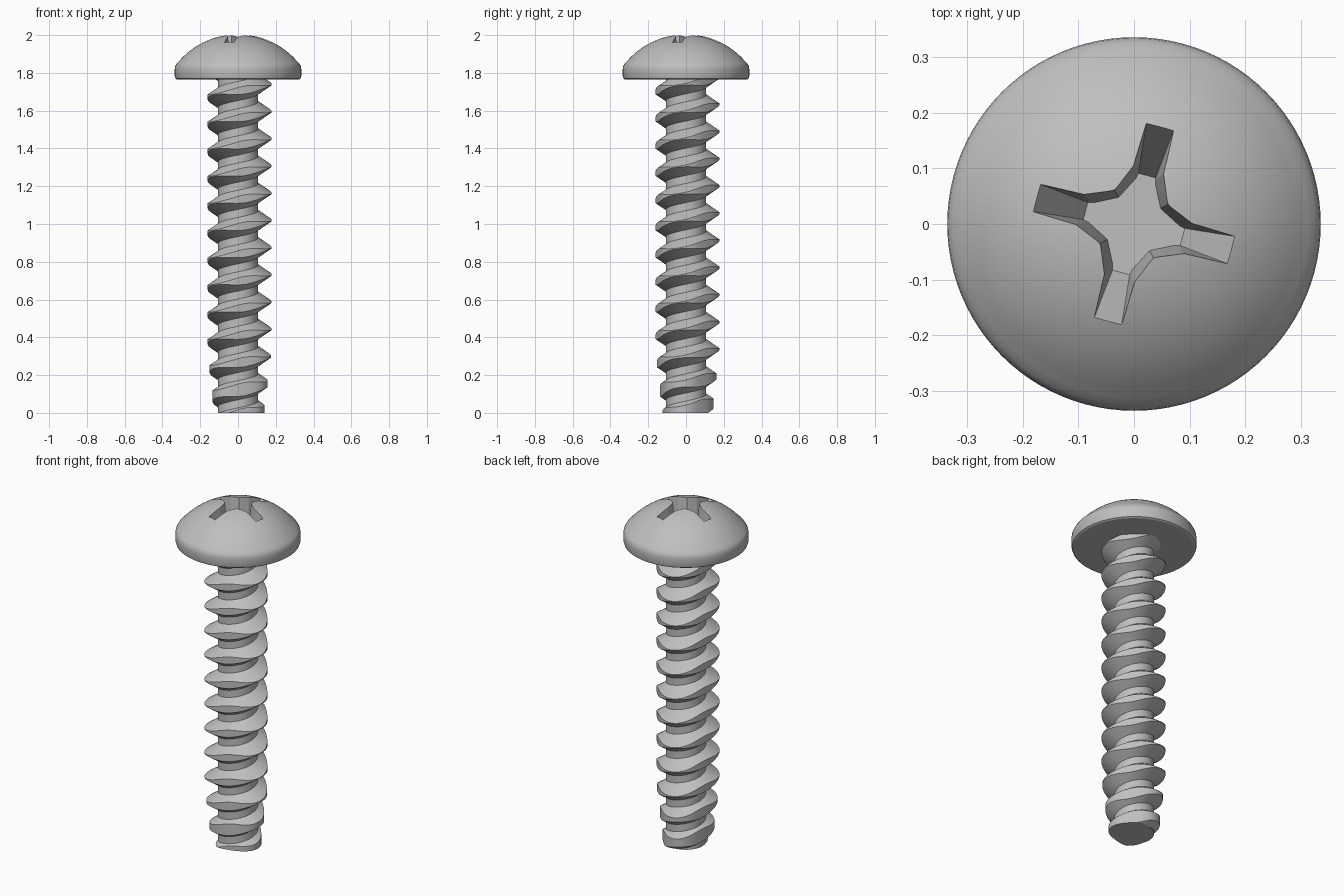
import bpy, bmesh
from math import sin, cos, pi, radians, sqrt
from mathutils import Vector

if "Cube" in bpy.data.objects:
    bpy.data.objects.remove(bpy.data.objects["Cube"])

# Single steel colour
steel = bpy.data.materials.new("steel_grey")
steel.use_nodes = True
GREY = (0.52, 0.52, 0.52, 1)
steel.diffuse_color = GREY
steel.node_tree.nodes["Principled BSDF"].inputs["Base Color"].default_value = GREY


def make_object(name, bm):
    bmesh.ops.recalc_face_normals(bm, faces=bm.faces)
    mesh = bpy.data.meshes.new(name)
    bm.to_mesh(mesh)
    bm.free()
    mesh.materials.append(steel)
    obj = bpy.data.objects.new(name, mesh)
    bpy.context.collection.objects.link(obj)
    return obj


def select_only(obj):
    bpy.ops.object.select_all(action='DESELECT')
    obj.select_set(True)
    bpy.context.view_layer.objects.active = obj


def smooth(obj, angle):
    select_only(obj)
    bpy.ops.object.shade_smooth_by_angle(angle=radians(angle))


# Threaded shank: V thread whose crest is trimmed to a three-lobed outline
PITCH, CORE, APEX, SLOPE = 0.144, 0.107, 0.184, 0.66
STEPS, TURNS, CREST_Z = 72, 16, 1.74
LOBE = radians(-15)
SHANK_TOP = 1.785


def crest_radius(a, z):
    taper = 1 - 0.22 * min(max((0.33 - z) / 0.33, 0), 1)
    return taper * (0.1665 + 0.0145 * cos(3 * (a - LOBE)))


bm = bmesh.new()
rows = []
for i in range(STEPS * TURNS + 1):
    a = 2 * pi * i / STEPS
    z = CREST_Z + PITCH * (i / STEPS - TURNS + 2)
    r = crest_radius(a, z)
    base, flat = (APEX - CORE) * SLOPE, (APEX - r) * SLOPE
    profile = ((CORE, -base), (r, -flat), (r, flat), (CORE, base))
    rows.append([bm.verts.new((p * cos(a), p * sin(a), z + dz)) for p, dz in profile])
for i in range(STEPS * TURNS):
    lo, hi = rows[i], rows[i + 1]
    for k in range(3):
        bm.faces.new((lo[k], hi[k], hi[k + 1], lo[k + 1]))
    if i + 1 + STEPS < len(rows):
        up, up2 = rows[i + STEPS], rows[i + 1 + STEPS]
        bm.faces.new((lo[3], hi[3], up2[0], up[0]))

# Trim both ends flat and cap them
for height, direction in ((0, -1), (SHANK_TOP, 1)):
    cut = bmesh.ops.bisect_plane(
        bm, geom=bm.verts[:] + bm.edges[:] + bm.faces[:], dist=1e-6,
        plane_co=(0, 0, height), plane_no=(0, 0, direction), clear_outer=True)
    rim = [e for e in cut["geom_cut"] if isinstance(e, bmesh.types.BMEdge)]
    bmesh.ops.edgenet_fill(bm, edges=rim)
shank = make_object("threaded_shank", bm)
smooth(shank, 25)

# Domed head, turned from a profile
RADIUS, DOME_TOP = 0.415, 2.004
profile = [(0, 1.765), (0.322, 1.765), (0.331, 1.77), (0.335, 1.783),
           (0.335, 1.82), (0.333, 1.835), (0.325, 1.85)]
for i in range(16):
    r = 0.312 * (1 - i / 15)
    profile.append((r, DOME_TOP - RADIUS + sqrt(RADIUS ** 2 - r * r)))
bm = bmesh.new()
verts = [bm.verts.new((r, 0, z)) for r, z in profile]
edges = [bm.edges.new(pair) for pair in zip(verts, verts[1:])]
bmesh.ops.spin(bm, geom=verts + edges, cent=(0, 0, 0), axis=(0, 0, 1),
               angle=2 * pi, steps=96, use_merge=False)
bmesh.ops.remove_doubles(bm, verts=bm.verts, dist=1e-5)
head = make_object("domed_head", bm)

# Tapered cross recess
def cross_outline(bm, z, tip, tip_w, mid, mid_w, corner):
    ring = []
    for k in range(4):
        a = LOBE + k * pi / 2
        u, v = Vector((cos(a), sin(a), 0)), Vector((-sin(a), cos(a), 0))
        for along, side in ((mid, -mid_w), (tip, -tip_w), (tip, tip_w),
                            (mid, mid_w), (corner, corner)):
            ring.append(bm.verts.new(u * along + v * side + Vector((0, 0, z))))
    return ring


bm = bmesh.new()
floor = cross_outline(bm, 1.82, 0.09, 0.016, 0.08, 0.018, 0.039)
top = cross_outline(bm, 2.05, 0.236, 0.031, 0.106, 0.032, 0.053)
bm.faces.new(floor[::-1])
bm.faces.new(top)
for i in range(len(floor)):
    j = (i + 1) % len(floor)
    bm.faces.new((floor[i], floor[j], top[j], top[i]))
bmesh.ops.triangulate(bm, faces=bm.faces)
cutter = make_object("recess_cutter", bm)
cutter.hide_render = True

recess = head.modifiers.new("cross_recess", 'BOOLEAN')
recess.operation = 'DIFFERENCE'
recess.solver = 'EXACT'
recess.object = cutter
select_only(head)
bpy.ops.object.modifier_apply(modifier=recess.name)
bpy.data.objects.remove(cutter)
smooth(head, 28)
